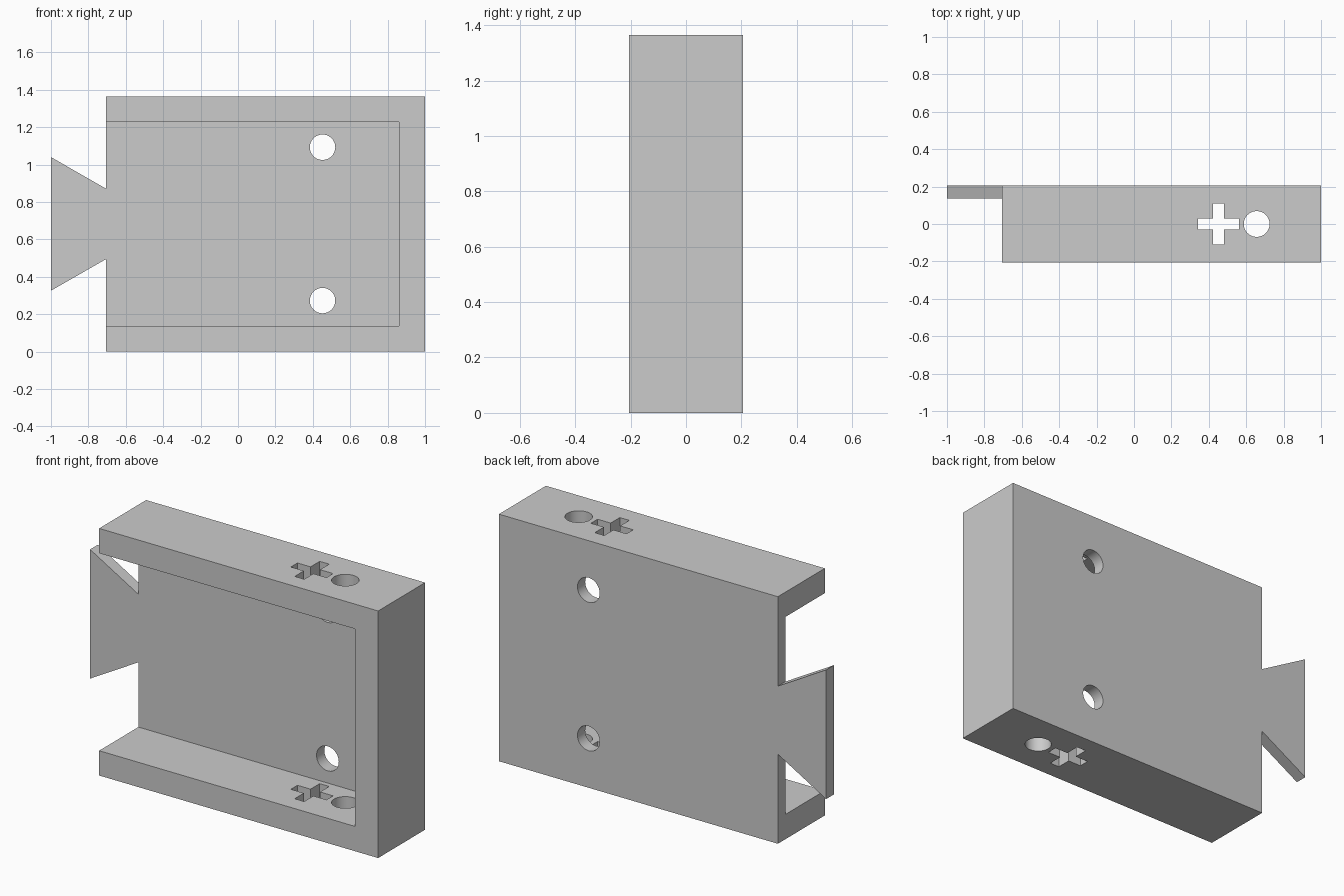
import bpy, bmesh
from math import cos, sin, tau, radians

if "Cube" in bpy.data.objects:
    bpy.data.objects.remove(bpy.data.objects["Cube"])

DEPTH, HEIGHT, WALL = 0.205, 1.365, 0.137
LEFT, RIGHT, MID = -0.705, 1.0, HEIGHT / 2


def prism(name, outline, axis, start, end):
    """Extrude a 2D outline along axis 'Y' (outline is x,z) or 'Z' (outline is x,y)."""
    def place(u, v):
        return (u, start, v) if axis == 'Y' else (u, v, start)
    bm = bmesh.new()
    face = bm.faces.new([bm.verts.new(place(u, v)) for u, v in outline])
    ext = bmesh.ops.extrude_face_region(bm, geom=[face])
    tops = [g for g in ext["geom"] if isinstance(g, bmesh.types.BMVert)]
    step = (0, end - start, 0) if axis == 'Y' else (0, 0, end - start)
    bmesh.ops.translate(bm, verts=tops, vec=step)
    bmesh.ops.recalc_face_normals(bm, faces=bm.faces)
    mesh = bpy.data.meshes.new(name)
    bm.to_mesh(mesh)
    bm.free()
    obj = bpy.data.objects.new(name, mesh)
    bpy.context.collection.objects.link(obj)
    return obj


def circle(cx, cy, r, n=48):
    return [(cx + r * cos(tau * i / n), cy + r * sin(tau * i / n)) for i in range(n)]


def plus(cx, cy, a, w):
    # one arm, turned four times
    pts, arm = [], [(w, w), (w, a), (-w, a)]
    for _ in range(4):
        pts += [(cx + x, cy + y) for x, y in arm]
        arm = [(-y, x) for x, y in arm]
    return pts


# Block and dovetail tab share one silhouette
tab, neck = 0.357, 0.188
housing = prism("housing", [
    (LEFT, 0), (RIGHT, 0), (RIGHT, HEIGHT), (LEFT, HEIGHT),
    (LEFT, MID + neck), (-1, MID + tab), (-1, MID - tab), (LEFT, MID - neck),
], 'Y', -DEPTH, DEPTH)

# Cavity: open at front and left, also thins the tab to the back plate
x1, z0, z1 = RIGHT - WALL - 0.003, WALL, HEIGHT - WALL
cutters = [prism("cavity_cutter", [(-1.2, z0), (x1, z0), (x1, z1), (-1.2, z1)],
                 'Y', -0.4, 0.137)]
# Two round holes in the back plate
for side in (-1, 1):
    cutters.append(prism("back_hole_cutter", circle(0.452, MID + side * 0.41, 0.068),
                         'Y', 0.05, 0.4))
# Round and plus-shaped holes through top and bottom walls
cutters.append(prism("round_hole_cutter", circle(0.656, 0, 0.069), 'Z', -0.2, 1.6))
cutters.append(prism("plus_hole_cutter", plus(0.452, 0, 0.109, 0.029), 'Z', -0.2, 1.6))

bpy.context.view_layer.objects.active = housing
housing.select_set(True)
for cutter in cutters:
    cutter.hide_render = True
    mod = housing.modifiers.new(cutter.name, 'BOOLEAN')
    mod.operation, mod.solver, mod.object = 'DIFFERENCE', 'EXACT', cutter
    bpy.ops.object.modifier_apply(modifier=mod.name)
    bpy.data.objects.remove(cutter)

bpy.ops.object.shade_smooth_by_angle(angle=radians(30))
